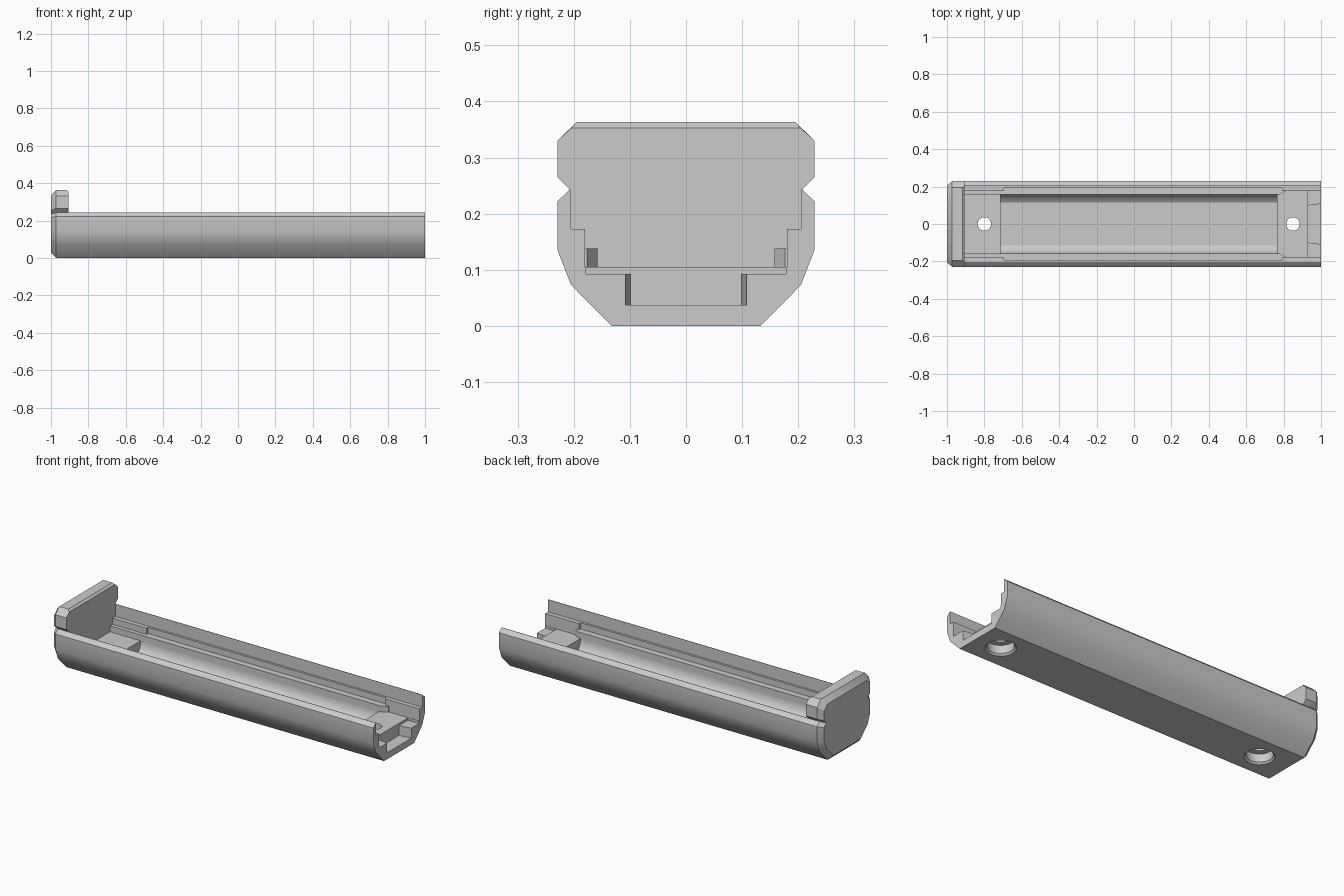
import bpy, bmesh
from math import radians

if "Cube" in bpy.data.objects:
    bpy.data.objects.remove(bpy.data.objects["Cube"], do_unlink=True)

grey = bpy.data.materials.new("light_grey")
grey.use_nodes = True
colour = (0.6, 0.6, 0.6, 1)
grey.diffuse_color = colour
grey.node_tree.nodes["Principled BSDF"].inputs["Base Color"].default_value = colour


def loft(name, sections):
    """Skin (x, half profile) sections; each half profile is mirrored in y."""
    bm = bmesh.new()
    rings = []
    for x, half in sections:
        ring = half + [(-y, z) for y, z in reversed(half)]
        rings.append([bm.verts.new((x, y, z)) for y, z in ring])
    n = len(rings[0])
    for a, b in zip(rings, rings[1:]):
        for i in range(n):
            j = (i + 1) % n
            bm.faces.new((a[i], a[j], b[j], b[i]))
    bm.faces.new(rings[0])
    bm.faces.new(rings[-1])
    bmesh.ops.recalc_face_normals(bm, faces=bm.faces)
    mesh = bpy.data.meshes.new(name)
    bm.to_mesh(mesh)
    bm.free()
    obj = bpy.data.objects.new(name, mesh)
    bpy.context.collection.objects.link(obj)
    mesh.materials.append(grey)
    return obj


def box(x0, x1, half_width, z0, z1):
    half = [(half_width, z0), (half_width, z1)]
    return loft("cutter", [(x0, half), (x1, half)])


def cone(x, r0, r1, z0, z1):
    bpy.ops.mesh.primitive_cone_add(vertices=32, radius1=r0, radius2=r1, depth=z1 - z0,
                                    location=(x, 0, (z0 + z1) / 2))
    return bpy.context.object


def cut(target, cutter):
    mod = target.modifiers.new("cut", "BOOLEAN")
    mod.operation = "DIFFERENCE"
    mod.solver = "EXACT"
    mod.object = cutter
    bpy.context.view_layer.objects.active = target
    bpy.ops.object.modifier_apply(modifier=mod.name)
    bpy.data.objects.remove(cutter, do_unlink=True)


def smooth(obj):
    bpy.ops.object.select_all(action="DESELECT")
    obj.select_set(True)
    bpy.context.view_layer.objects.active = obj
    bpy.ops.object.shade_smooth_by_angle(angle=radians(30))


# Outer shell of the tray
INNER, END = -0.905, 1.0
shell = [(0.133, 0), (0.205, 0.073), (0.229, 0.135), (0.229, 0.222), (0.207, 0.243)]
tray = loft("tray", [(INNER, shell), (END, shell)])

# Stepped channel, side grooves and end recess
for dims in [
    (-1.1, 1.1, 0.205, 0.173, 0.3),
    (-1.1, 1.1, 0.18, 0.138, 0.25),
    (-0.695, 0.79, 0.193, 0.138, 0.25),
    (-1.1, 0.79, 0.158, 0.105, 0.2),
    (0.81, 1.1, 0.18, 0.105, 0.2),
    (0.93, 1.1, 0.178, 0.092, 0.2),
]:
    cut(tray, box(*dims))

# Angled ends of the side rails
cut(tray, loft("cutter", [(0.78, [(0.158, 0.105), (0.158, 0.2)]),
                          (0.815, [(0.18, 0.105), (0.18, 0.2)])]))

# Long pocket with rounded lower edges
pocket = [(0.115, 0.036), (0.138, 0.05), (0.152, 0.07), (0.158, 0.095), (0.158, 0.2)]
cut(tray, loft("cutter", [(-0.715, pocket), (0.765, pocket)]))

# Tapered notch in the open end
cut(tray, loft("cutter", [(0.93, [(0.099, 0.037), (0.099, 0.2)]),
                          (1.01, [(0.109, 0.037), (0.109, 0.2)])]))

# Screw holes, counterbored from below with a bevelled rim
for x in (-0.8, 0.85):
    cut(tray, cone(x, 0.036, 0.036, -0.1, 0.3))
    cut(tray, cone(x, 0.068, 0.068, -0.1, 0.055))
    cut(tray, cone(x, 0.088, 0.068, -0.01, 0.01))
smooth(tray)

# Raised end plate with side notches and bevelled edges
plate = shell + [(0.229, 0.265), (0.229, 0.33), (0.195, 0.363)]
outer = [(y * 0.89, 0.18 + (z - 0.18) * 0.85) for y, z in plate]
inner = plate[:-1] + [(0.204, 0.353)]
end_plate = loft("end_plate", [(-1, outer), (-0.973, plate), (-0.917, plate), (INNER, inner)])
smooth(end_plate)
